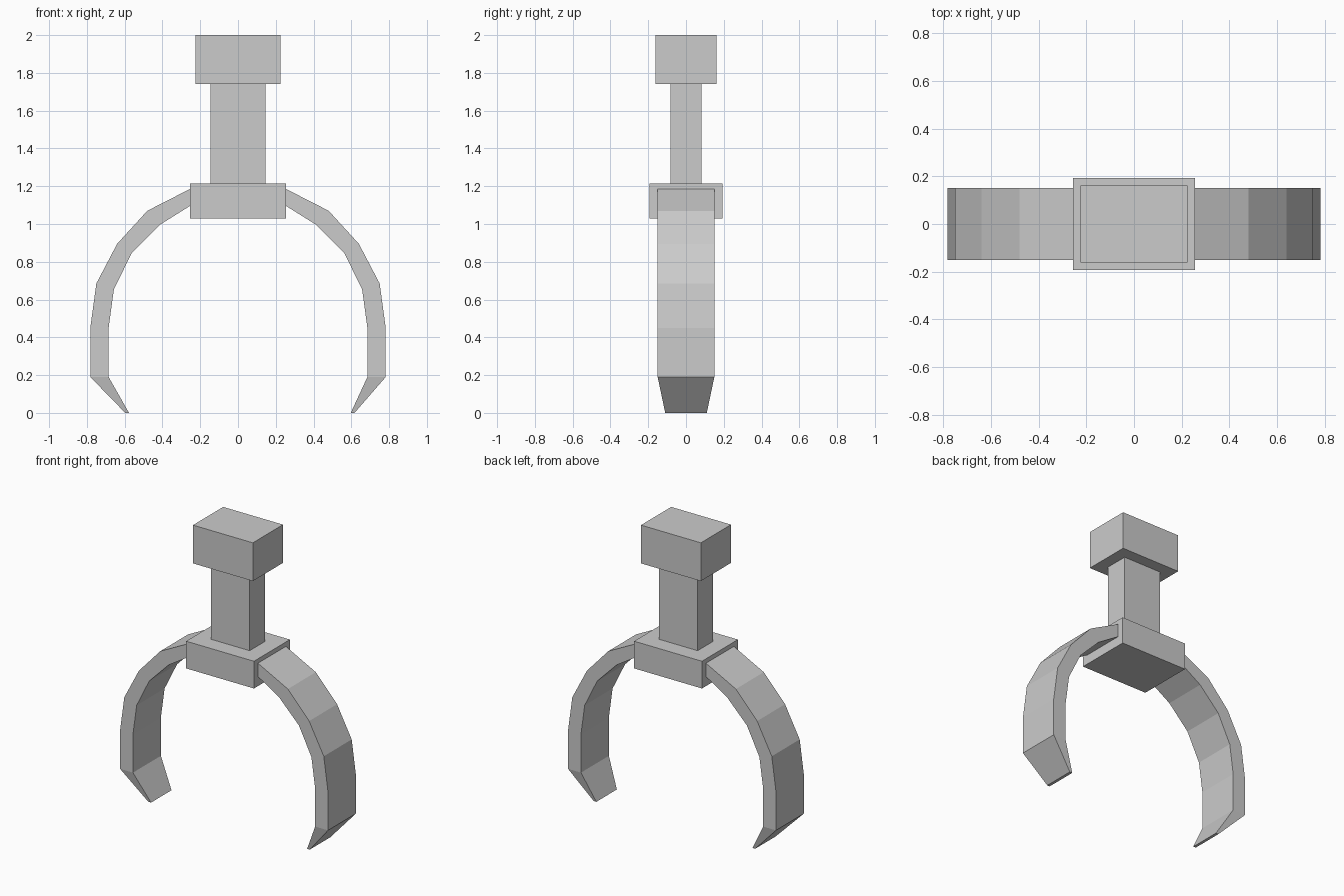
import bpy, bmesh

if "Cube" in bpy.data.objects:
    bpy.data.objects.remove(bpy.data.objects["Cube"])


def finish(name, bm):
    bmesh.ops.recalc_face_normals(bm, faces=bm.faces)
    mesh = bpy.data.meshes.new(name)
    bm.to_mesh(mesh)
    bm.free()
    obj = bpy.data.objects.new(name, mesh)
    bpy.context.collection.objects.link(obj)
    return obj


def block(name, half_x, half_y, z0, z1):
    bm = bmesh.new()
    bmesh.ops.create_cube(bm, size=1)
    for v in bm.verts:
        v.co = (v.co.x * 2 * half_x, v.co.y * 2 * half_y, z0 if v.co.z < 0 else z1)
    return finish(name, bm)


def claw_arm(name, side, tip_outer, tip_inner):
    # Each section: outer x, outer z, inner x, inner z, half depth
    sections = [
        (0.255, 1.185, 0.255, 1.095, 0.15),
        (0.48, 1.07, 0.415, 0.995, 0.15),
        (0.64, 0.895, 0.563, 0.845, 0.15),
        (0.75, 0.685, 0.657, 0.655, 0.15),
        (0.782, 0.45, 0.685, 0.45, 0.15),
        (0.782, 0.19, 0.685, 0.19, 0.15),
        (tip_outer, 0.0, tip_inner, 0.0, 0.11),
    ]
    bm = bmesh.new()
    rings = []
    for ox, oz, ix, iz, d in sections:
        corners = [(ox, -d, oz), (ox, d, oz), (ix, d, iz), (ix, -d, iz)]
        rings.append([bm.verts.new((side * x, y, z)) for x, y, z in corners])
    for a, b in zip(rings, rings[1:]):
        for i in range(4):
            j = (i + 1) % 4
            bm.faces.new((a[i], a[j], b[j], b[i]))
    bm.faces.new(rings[0])
    bm.faces.new(rings[-1])
    return finish(name, bm)


# Central column: top cap, stem and the hub that carries the arms
block("top_cap", 0.225, 0.162, 1.74, 2.0)
block("stem", 0.145, 0.082, 1.215, 1.74)
block("hub", 0.255, 0.193, 1.03, 1.215)

# Curved claw arms with tapered, inward pointing tips
claw_arm("right_arm", 1, 0.617, 0.597)
claw_arm("left_arm", -1, 0.597, 0.577)
